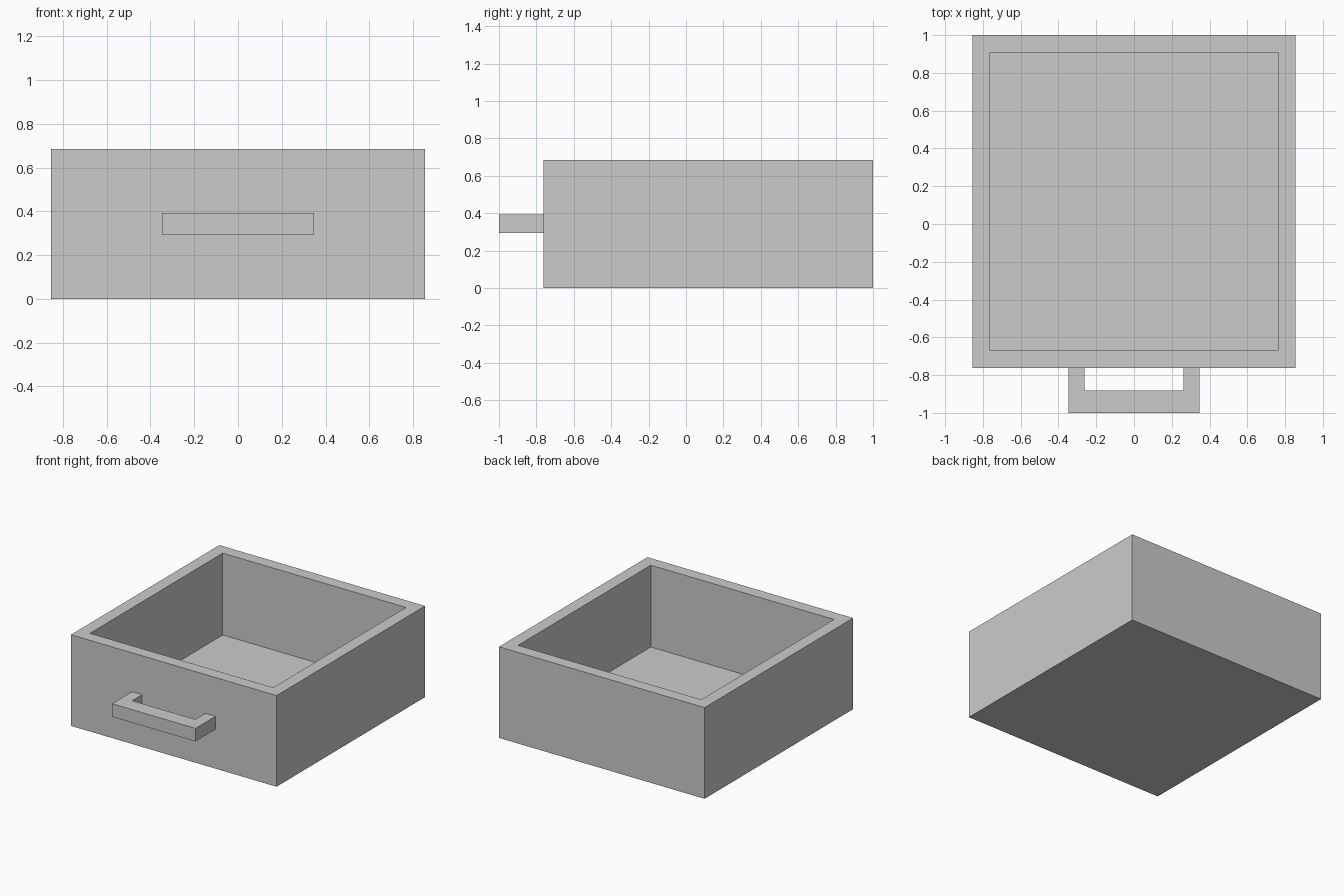
import bpy, bmesh

if "Cube" in bpy.data.objects:
    bpy.data.objects.remove(bpy.data.objects["Cube"])


def make_object(name, bm):
    bmesh.ops.recalc_face_normals(bm, faces=bm.faces)
    mesh = bpy.data.meshes.new(name)
    bm.to_mesh(mesh)
    bm.free()
    obj = bpy.data.objects.new(name, mesh)
    bpy.context.collection.objects.link(obj)
    return obj


def extruded_outline(points, z0, z1):
    """Closed prism from an xy outline; returns the bmesh and its top face."""
    bm = bmesh.new()
    base = bm.faces.new([bm.verts.new((x, y, z0)) for x, y in points])
    geom = bmesh.ops.extrude_face_region(bm, geom=[base], use_keep_orig=True)["geom"]
    bmesh.ops.translate(bm, vec=(0, 0, z1 - z0),
                        verts=[g for g in geom if isinstance(g, bmesh.types.BMVert)])
    bmesh.ops.recalc_face_normals(bm, faces=bm.faces)
    return bm, next(f for f in geom if isinstance(f, bmesh.types.BMFace))


HALF_W, FRONT, BACK, HEIGHT = 0.855, -0.763, 1.0, 0.685
WALL, FLOOR = 0.093, 0.07

# Drawer box: solid block, rim inset, cavity pushed down to the floor
bm, top = extruded_outline([(-HALF_W, FRONT), (HALF_W, FRONT),
                            (HALF_W, BACK), (-HALF_W, BACK)], 0, HEIGHT)
bmesh.ops.inset_region(bm, faces=[top], thickness=WALL, use_even_offset=True)
cavity = bmesh.ops.extrude_discrete_faces(bm, faces=[top])["faces"][0]
bmesh.ops.translate(bm, vec=(0, 0, FLOOR - HEIGHT), verts=cavity.verts)
make_object("drawer_box", bm)

# Pull handle: U-shaped outline, mirrored across x
half = [(0.347, -1.0), (0.347, FRONT), (0.263, FRONT), (0.263, -0.882)]
outline = half + [(-x, y) for x, y in reversed(half)]
bm, _ = extruded_outline(outline, 0.295, 0.393)
make_object("pull_handle", bm)
